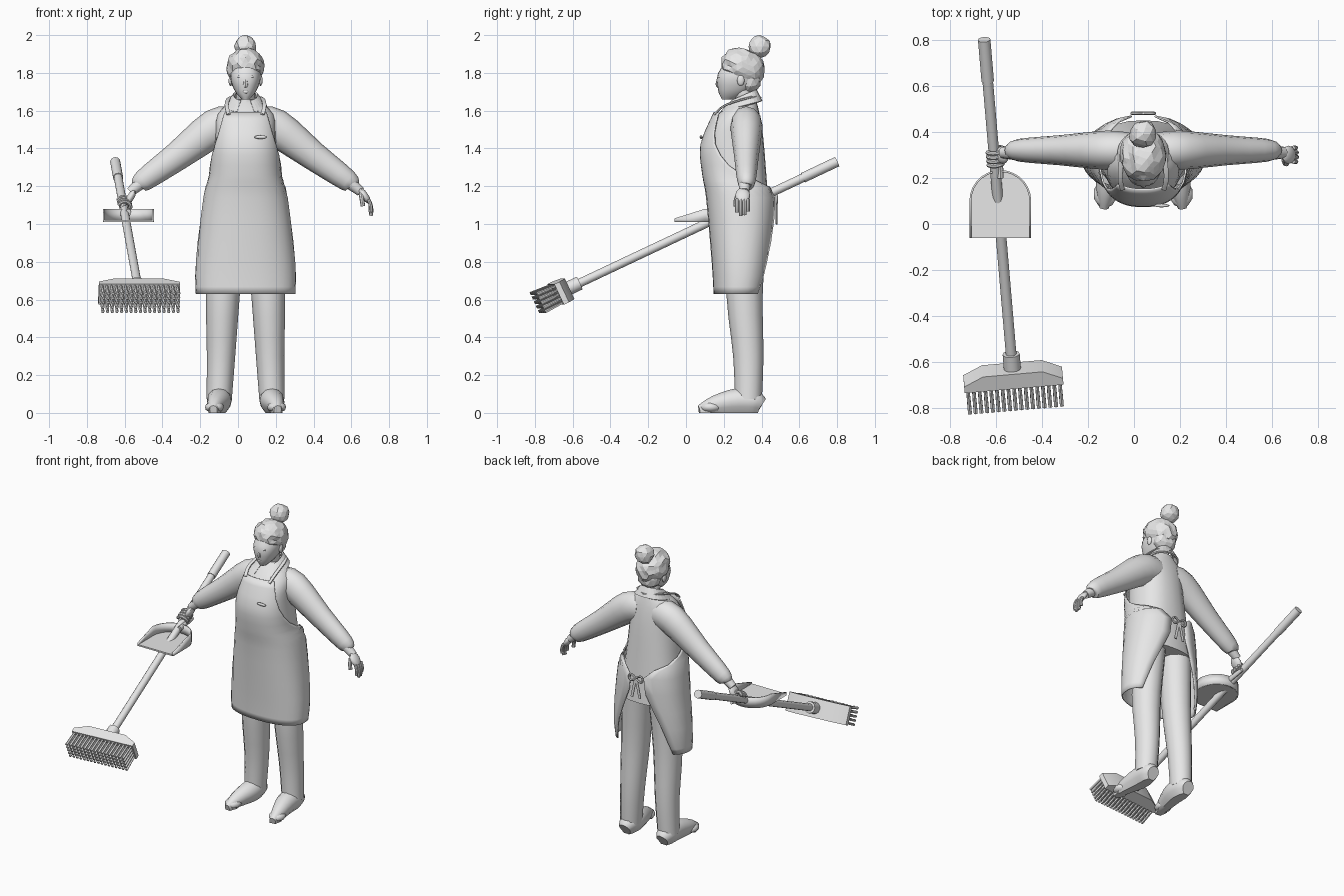
import bpy, bmesh, random
from math import sin, cos, pi, radians, copysign
from mathutils import Vector, Matrix

random.seed(4)
default_cube = bpy.data.objects.get("Cube")
if default_cube:
    bpy.data.objects.remove(default_cube)

CENTRE = .04  # body centre line
ACROSS, FORWARD, UP = Vector((1, 0, 0)), Vector((0, 1, 0)), Vector((0, 0, 1))

tone = .8
grey = bpy.data.materials.new("plain_grey")
grey.use_nodes = True
grey.diffuse_color = (tone, tone, tone, 1)
grey.node_tree.nodes["Principled BSDF"].inputs["Base Color"].default_value = grey.diffuse_color


def finish(name, bm, smooth=True, thickness=0):
    bmesh.ops.recalc_face_normals(bm, faces=bm.faces[:])
    mesh = bpy.data.meshes.new(name)
    bm.to_mesh(mesh)
    bm.free()
    part = bpy.data.objects.new(name, mesh)
    bpy.context.collection.objects.link(part)
    mesh.materials.append(grey)
    if thickness:
        solid = part.modifiers.new("thickness", 'SOLIDIFY')
        solid.thickness = thickness
        solid.offset = 0
    if smooth:
        bpy.ops.object.select_all(action='DESELECT')
        part.select_set(True)
        bpy.context.view_layer.objects.active = part
        bpy.ops.object.shade_smooth_by_angle(angle=radians(40))


def spline(rows, steps=3):
    """Smooth curve through rows of numbers."""
    ends = [rows[0], *rows, rows[-1]]
    curve = []
    for before, start, stop, after in zip(ends, ends[1:], ends[2:], ends[3:]):
        for step in range(steps):
            t = step / steps
            curve.append([q + t / 2 * (r - p + t * (2 * p - 5 * q + 4 * r - s + t * (3 * (q - r) + s - p)))
                          for p, q, r, s in zip(before, start, stop, after)])
    return curve + [rows[-1]]


def loft(name, rows, closed=True, thickness=0, smooth=True):
    """Skin a list of point rows; closed rows get end caps."""
    bm = bmesh.new()
    grid = [[bm.verts.new(point) for point in row] for row in rows]
    for lower, upper in zip(grid, grid[1:]):
        for i in range(0 if closed else 1, len(lower)):
            bm.faces.new((lower[i - 1], lower[i], upper[i], upper[i - 1]))
    if closed:
        bm.faces.new(grid[0])
        bm.faces.new(grid[-1])
    finish(name, bm, smooth, thickness)


def tube(name, path, side=FORWARD, squash=1, sides=12, sole=0):
    """Sweep an ellipse along (x, y, z, radius); squash scales it along side."""
    path = spline(path)
    points = [Vector(row[:3]) for row in path]
    rows = []
    for i, point in enumerate(points):
        tangent = points[min(i + 1, len(points) - 1)] - points[max(i - 1, 0)]
        wide = (side - side.project(tangent)).normalized()
        tall = tangent.cross(wide).normalized()
        turns = [2 * pi * k / sides for k in range(sides)]
        row = [point + path[i][-1] * (wide * cos(a) * squash + tall * sin(a)) for a in turns]
        rows.append([Vector((v.x, v.y, 0 if v.z < sole else v.z)) for v in row])
    loft(name, rows)


def arc(z, half_width, front, back, reach, count=24):
    """Rounded horizontal arc, open at the back beyond reach degrees."""
    points = []
    for k in range(count + 1):
        a = radians(reach) * (2 * k / count - 1)
        x, y = (copysign(abs(c) ** .85, c) for c in (sin(a), cos(a)))
        points.append((CENTRE + half_width * x, (front + back - (back - front) * y) / 2, z))
    return points


def body(name, rows):
    loft(name, [arc(*row, 180)[1:] for row in spline(rows)])


def blob(name, centre, size, jitter=0, tilt=0, axis='X'):
    bm = bmesh.new()
    bmesh.ops.create_icosphere(bm, subdivisions=3 if name == "hair" else 2, radius=1)
    for vert in bm.verts:
        vert.co *= 1 + random.uniform(-jitter, jitter)
    bm.transform(Matrix.Translation(centre) @ Matrix.Rotation(radians(tilt), 4, axis) @ Matrix.Diagonal((*size, 1)))
    finish(name, bm, smooth=not jitter)


def finger(name, joint, heading, axis, bend, step=.02, radius=.01):
    """Walk from joint to joint, bending each time."""
    path = []
    for knuckle in range(6):
        path.append((*joint, radius))
        joint = joint + heading.normalized() * step
        heading = Matrix.Rotation(radians(bend), 3, axis) @ heading
    tube(name, path, axis, sides=8)


# Shirt, and the apron that wraps round to the back
body("shirt", [(.95, .21, .16, .45), (1.2, .18, .13, .43), (1.45, .16, .1, .41),
               (1.58, .15, .17, .39), (1.66, .06, .25, .37)])
apron_rows = [(1.59, .16, .15, .39, 40), (1.42, .18, .08, .42, 60), (1.26, .19, .09, .43, 100),
              (1.14, .22, .11, .47, 170), (.8, .26, .14, .45, 145), (.63, .26, .15, .42, 130)]
loft("apron", [arc(*row) for row in spline(apron_rows)], closed=False, thickness=.008)
blob("badge", (.12, .08, 1.46), (.035, .008, .01))

# Neck and spread collar
tube("neck", [(CENTRE, .33, 1.6, .05), (CENTRE, .29, 1.74, .05)])
collar = []
for spread in (0, .4, 1):
    front, back = .24 - .06 * spread, .37 + .03 * spread
    row = arc(0, .06 + .05 * spread, front, back, 160)
    # the open end of the arc is turned to the front
    collar.append([(x, front + back - y, 1.65 - .06 * spread + .06 * (back - y) / (back - front)) for x, y, z in row])
    collar[-1] = [(x, y, 1.65 - .06 * spread + .06 * (y - front) / (back - front)) for x, y, z in collar[-1]]
loft("collar", collar, closed=False, thickness=.01, smooth=False)

# Head, face and faceted hair
body("head", [(1.66, .02, .19, .25), (1.71, .06, .17, .34), (1.8, .08, .17, .39), (1.92, .02, .26, .3)])
tube("nose", [(CENTRE, .18, 1.8, .005), (CENTRE, .17, 1.74, .014), (CENTRE, .18, 1.73, .01)], sides=8)
blob("lips", (CENTRE, .18, 1.7), (.02, .01, .01))
blob("hair", (CENTRE, .3, 1.83), (.1, .12, .1), jitter=.05, tilt=-25)
blob("nape_hair", (CENTRE, .34, 1.77), (.08, .06, .08), jitter=.06)
blob("hair_bun", (CENTRE, .39, 1.94), (.06, .06, .06), jitter=.08)

for sign, label in ((1, "left"), (-1, "right")):
    def mirror(x, *rest):
        return (CENTRE + sign * x, *rest)

    blob(label + "_eye", mirror(.03, .18, 1.78), (.015, .01, .007))
    blob(label + "_ear", mirror(.08, .29, 1.76), (.01, .02, .03))

    # Sleeves gathered at the cuff, then the wrist
    sleeve = [(.06, 1.53, .09), (.16, 1.51, .1), (.36, 1.36, .077), (.54, 1.23, .058), (.57, 1.2, .035)]
    tube(label + "_sleeve", [mirror(x, .32, z, radius) for x, z, radius in sleeve], squash=.85)
    tube(label + "_wrist", [mirror(.55, .31, 1.22, .034), mirror(.61, .31, 1.17, .025)])

    # Trousers and flat-soled shoes
    tube(label + "_trouser_leg", [mirror(.1, .32, 1, .1), mirror(.12, .31, .63, .09),
                                  mirror(.13, .33, .3, .075), mirror(.14, .33, .07, .067)], squash=1.07)
    shoe = [(.14, .4, .04), (.14, .36, .06), (.14, .27, .065), (.16, .15, .045), (.17, .07, .02)]
    tube(label + "_shoe", [mirror(x, y, radius, radius) for x, y, radius in shoe], ACROSS, sole=.02)
    blob(label + "_shoe_toe", mirror(.165, .13, .03), (.052, .06, .03))

    # Apron neck strap, bow and hanging string
    tube(label + "_neck_strap", [mirror(.09, .15, 1.58, .012), mirror(.1, .21, 1.63, .012),
                                 mirror(.08, .34, 1.67, .012), mirror(0, .39, 1.67, .012)], UP, squash=.5, sides=6)
    tube(label + "_apron_string", [mirror(0, .48, 1.14, .01), mirror(.03, .48, 1, .01)], squash=.5, sides=6)
    tube(label + "_bow_loop", [mirror(.05 * sin(a), .48, 1.13 + .02 * sin(2 * a), .007)
                               for a in (pi * k / 8 for k in range(9))], sides=6)

# Broom frame: across the head, along the handle, through the head
top, base = Vector((-.65, .8, 1.33)), Vector((-.53, -.6, .67))
length = (base - top).length
along = (base - top).normalized()
across = Vector((1, .09, 0))
across = (across - across.project(along)).normalized()
depth = across.cross(along)
frame = Matrix.Translation(base) @ Matrix((across, along, depth)).transposed().to_4x4()


def rod(name, start, stop, radius):
    tube(name, [(*(base + along * place), radius) for place in (start, stop)], across)


rod("broom_handle", -length, 0, .023)
rod("broom_grip", -length, .2 - length, .027)
rod("broom_socket", -.04, .04, .037)
half_outline = [(.13, .03), (.215, .07), (.215, .1)]
outline = half_outline + [(-x, y) for x, y in reversed(half_outline)]
loft("broom_head", [[frame @ Vector((x, y, z)) for x, y in outline] for z in (-.06, .06)])

# Bristle tufts fan out slightly through the thickness
bristles = bmesh.new()
tuft_columns, tuft_rows = 17, 5
for column in range(tuft_columns):
    for row in range(tuft_rows):
        x = .4 * (column / (tuft_columns - 1) - .5)
        z = .1 * (row / (tuft_rows - 1) - .5)
        place = Matrix.Translation((x, .15, z)) @ Matrix.Rotation(z - pi / 2, 4, 'X')
        bmesh.ops.create_cone(bristles, cap_ends=True, segments=5, radius1=.007, radius2=.009,
                              depth=.11, matrix=frame @ place)
finish("broom_bristles", bristles, smooth=False)

# Dustpan: round back, walls falling towards the open front
pan_x, pan_radius, pan_front, pan_floor = -.58, .13, -.06, 1.01
bend = [(-pan_radius * cos(a), .1 + pan_radius * sin(a)) for a in (pi * k / 14 for k in range(15))]
rim = [(-pan_radius, pan_front), *bend, (pan_radius, pan_front)]
loft("dustpan_floor", [[(pan_x + x, y, z) for x, y in rim] for z in (pan_floor, pan_floor + .01)])
loft("dustpan_wall", [[(pan_x + x, y, pan_floor + rise * min(.07, .02 + (y - pan_front) / 3)) for x, y in rim]
                      for rise in (0, 1)], closed=False, thickness=.008)
tube("dustpan_handle", [(pan_x, .2, 1.06, .02), (pan_x, .34, 1.08, .014)], ACROSS, squash=.7)

# Open left hand
blob("left_palm", (.67, .3, 1.15), (.02, .04, .05), tilt=-35, axis='Y')
for number, step in enumerate((.014, .018, .017, .013)):
    finger(f"left_finger_{number}", Vector((.69, .27 + .02 * number, 1.13)), Vector((.5, 0, -1)), FORWARD, 9, step)
finger("left_thumb", Vector((.65, .28, 1.16)), Vector((.2, -.6, -1)), ACROSS, 8, step=.014, radius=.012)

# Right hand closed around the handle
grip = top + along * length * .36
blob("right_palm", (-.57, .3, 1.14), (.02, .04, .05), tilt=30, axis='Y')
for number in range(4):
    knuckle = grip + along * (.02 * number - .03) + across * .034
    finger(f"right_finger_{number}", knuckle, -depth, along, 35)
finger("right_thumb", Vector((-.57, .28, 1.13)), Vector((-1, -.4, -.5)), FORWARD, -9, step=.014, radius=.012)
